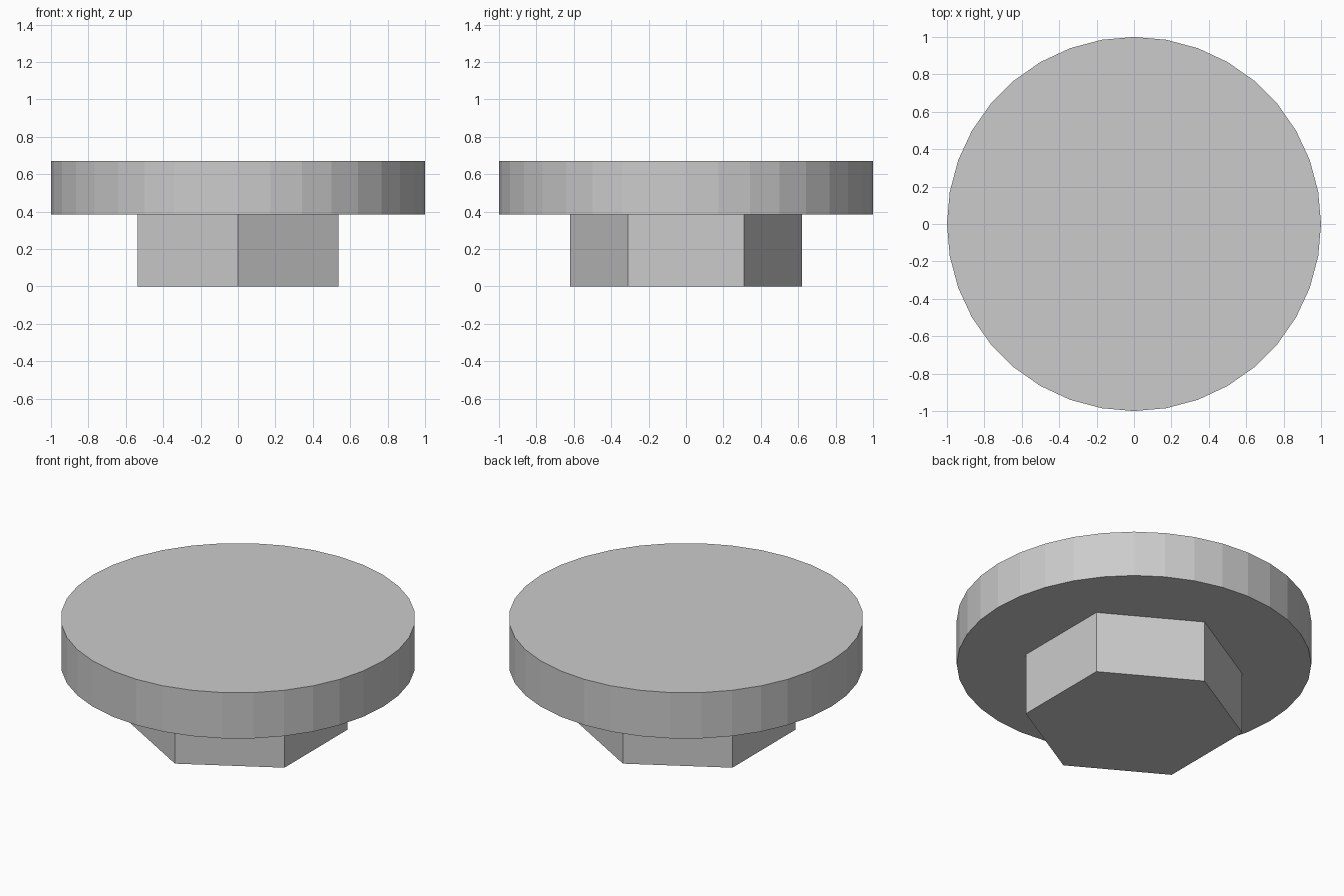
import bpy

if "Cube" in bpy.data.objects:
    bpy.data.objects.remove(bpy.data.objects["Cube"], do_unlink=True)

# Plain grey finish shared by both parts
GREY = (0.6, 0.6, 0.6, 1.0)
grey = bpy.data.materials.new("plain_grey")
grey.use_nodes = True
grey.diffuse_color = GREY
grey.node_tree.nodes["Principled BSDF"].inputs["Base Color"].default_value = GREY


def prism(name, sides, radius, bottom, top):
    """Upright flat-sided prism with a corner on the y axis."""
    bpy.ops.mesh.primitive_cylinder_add(
        vertices=sides, radius=radius, depth=top - bottom,
        location=(0, 0, (bottom + top) / 2))
    part = bpy.context.object
    part.name = part.data.name = name
    part.data.materials.append(grey)
    return part


STEM_TOP = 0.385

# Hexagonal stem standing on the ground
prism("hex_stem", 6, 0.62, 0, STEM_TOP)

# Wide round head on top of the stem
prism("round_head", 36, 1.0, STEM_TOP, 0.67)
